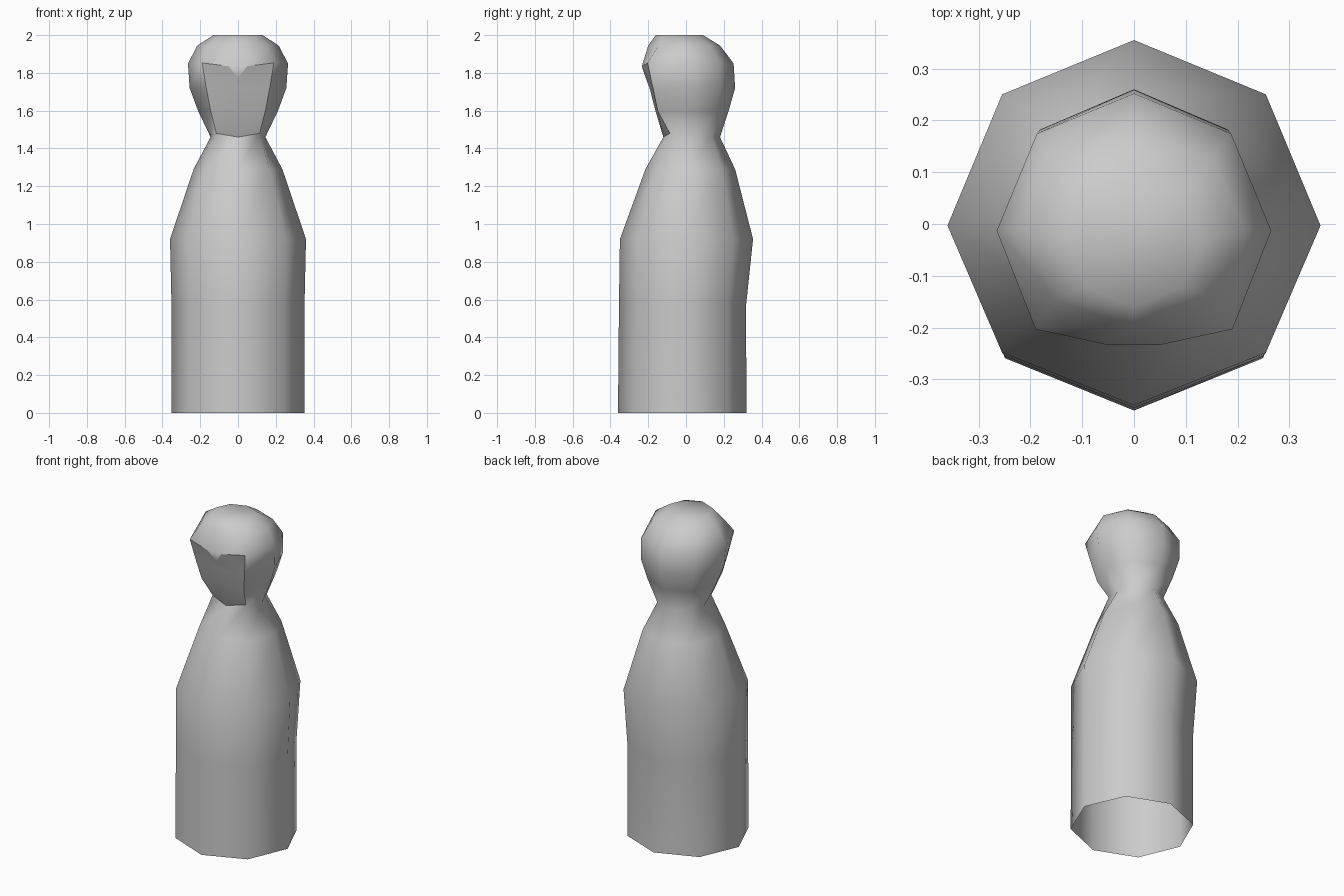
import bpy, bmesh, math

if "Cube" in bpy.data.objects:
    bpy.data.objects.remove(bpy.data.objects["Cube"])

bm = bmesh.new()


def ring(z, rx, yf, ys, yb, cheek=None):
    """Eight-sided ring starting at the front; cheek = (x, y, z) of the front corners."""
    verts = []
    for i in range(8):
        a = math.radians(-90 + 45 * i)
        c, s = math.cos(a), math.sin(a)
        y = ys + s * ((yb - ys) if s > 0 else (ys - yf))
        p = (rx * c, y, z)
        if cheek and i in (1, 7):
            p = (cheek[0] if i == 1 else -cheek[0], cheek[1], cheek[2])
        verts.append(bm.verts.new(p))
    return verts


def bridge(a, b, sides=range(8)):
    for i in sides:
        j = (i + 1) % 8
        bm.faces.new((a[i], a[j], b[j], b[i]))


# robe, open at the bottom
rings = [
    ring(0, 0.352, -0.36, -0.015, 0.32),
    ring(0.57, 0.352, -0.355, -0.015, 0.318),
    ring(0.92, 0.36, -0.35, -0.003, 0.355),
    ring(1.29, 0.235, -0.215, 0.02, 0.26),
    ring(1.46, 0.145, -0.12, 0.03, 0.18, (0.115, -0.085, 1.48)),
]
# head with flattened face
rings += [
    ring(1.60, 0.212, -0.162, 0.01, 0.226, (0.145, -0.15, 1.60)),
    ring(1.72, 0.256, -0.193, -0.005, 0.26, (0.168, -0.175, 1.72)),
]
brow = ring(1.85, 0.265, -0.233, -0.013, 0.252, (0.19, -0.203, 1.853))
crown = ring(1.945, 0.215, -0.2, -0.01, 0.18)
top = ring(2.0, 0.13, -0.16, -0.03, 0.09)
for a, b in zip(rings, rings[1:]):
    bridge(a, b)
bridge(rings[-1], brow, range(1, 7))
bridge(brow, crown, range(1, 7))
bridge(crown, top)
bm.faces.new(top)

# fringe: pointed notch in the middle of the hairline
bm.verts.remove(brow[0])
r, l, tip = (bm.verts.new(p) for p in
             ((0.048, -0.234, 1.835), (-0.048, -0.234, 1.835), (0, -0.212, 1.77)))
low = rings[-1]
bm.faces.new((low[0], low[1], brow[1], r, tip))
bm.faces.new((low[7], low[0], tip, l, brow[7]))
bm.faces.new((l, tip, r))
bm.faces.new((l, r, crown[0]))
bm.faces.new((r, brow[1], crown[1], crown[0]))
bm.faces.new((brow[7], l, crown[0], crown[7]))

# smooth shading, crisp face outline
for f in bm.faces:
    f.smooth = True
outline = [brow[7], l, tip, r, brow[1], rings[6][1], rings[5][1], rings[4][1],
           rings[4][0], rings[4][7], rings[5][7], rings[6][7], brow[7]]
for a, b in zip(outline, outline[1:]):
    e = bm.edges.get((a, b))
    if e:
        e.smooth = False

bm.normal_update()
mesh = bpy.data.meshes.new("peg_figure")
bm.to_mesh(mesh)
bm.free()
bpy.context.collection.objects.link(bpy.data.objects.new("peg_figure", mesh))
